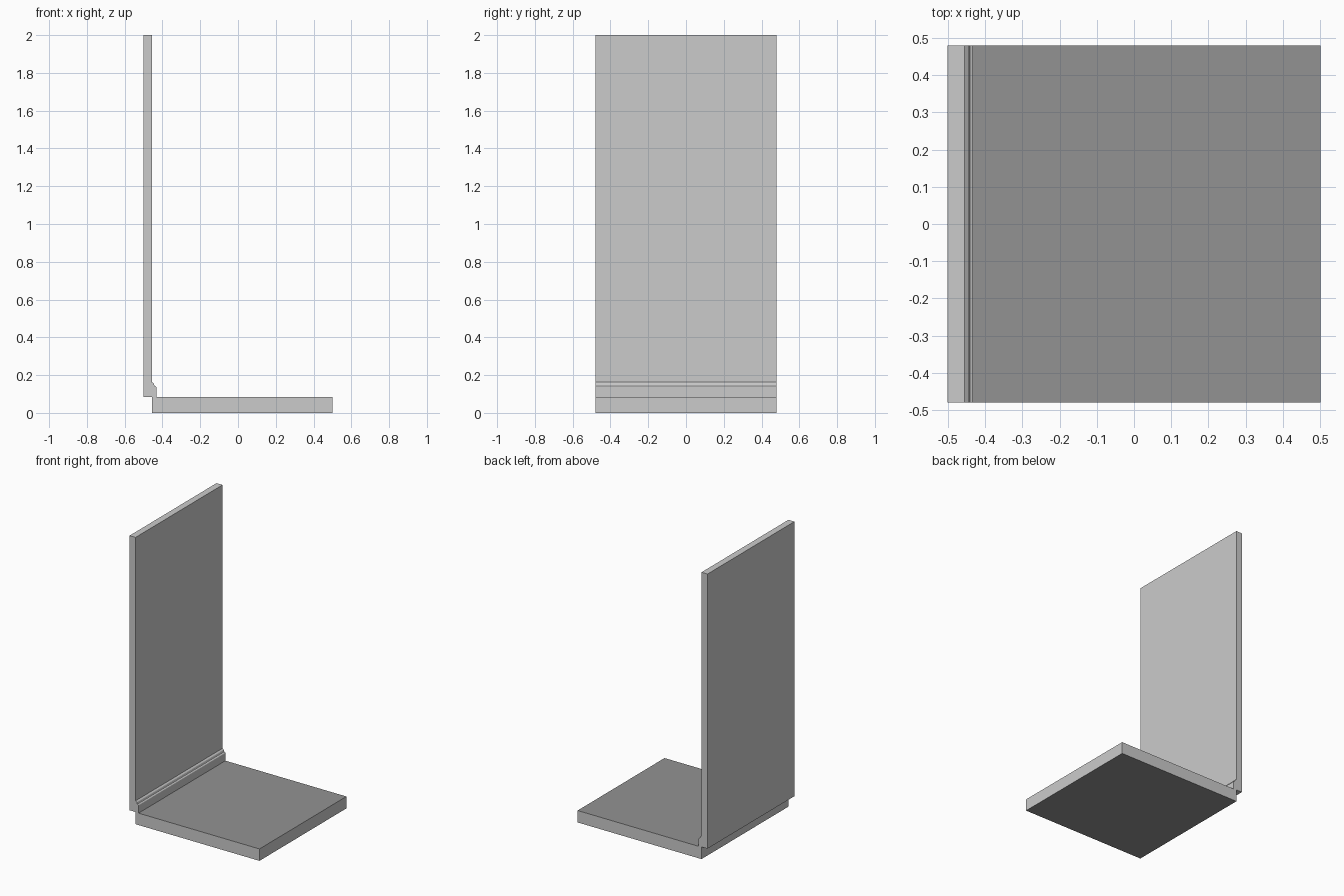
import bpy, bmesh

if "Cube" in bpy.data.objects:
    bpy.data.objects.remove(bpy.data.objects["Cube"])

HALF_DEPTH = 0.479


def grey(name, value):
    mat = bpy.data.materials.new(name)
    mat.diffuse_color = (value, value, value, 1)
    mat.use_nodes = True
    mat.node_tree.nodes["Principled BSDF"].inputs["Base Color"].default_value = mat.diffuse_color
    return mat


def extrude_profile(name, points, materials):
    """Extrude an x/z outline along y; a second material goes on top and bottom."""
    bm = bmesh.new()
    face = bm.faces.new([bm.verts.new((x, -HALF_DEPTH, z)) for x, z in points])
    ext = bmesh.ops.extrude_face_region(bm, geom=[face])
    verts = [g for g in ext["geom"] if isinstance(g, bmesh.types.BMVert)]
    bmesh.ops.translate(bm, vec=(0, 2 * HALF_DEPTH, 0), verts=verts)
    bmesh.ops.recalc_face_normals(bm, faces=bm.faces)
    for f in bm.faces:
        f.normal_update()
        if len(materials) > 1 and abs(f.normal.z) > 0.9:
            f.material_index = 1
    mesh = bpy.data.meshes.new(name)
    for mat in materials:
        mesh.materials.append(mat)
    bm.to_mesh(mesh)
    bm.free()
    obj = bpy.data.objects.new(name, mesh)
    bpy.context.collection.objects.link(obj)
    return obj


def rect(x0, x1, z0, z1):
    return [(x0, z0), (x1, z0), (x1, z1), (x0, z1)]


side_grey = grey("slab_side", 0.8)
floor_grey = grey("floor_surface", 0.29)
wall_grey = grey("wall_surface", 0.58)

# Floor slab: light sides, dark top and bottom
extrude_profile("floor", rect(-0.455, 0.501, 0.0, 0.083), [side_grey, floor_grey])

# Wall panel
extrude_profile("wall", rect(-0.501, -0.455, 0.085, 2.0), [wall_grey])

# Baseboard with a moulded, sloping top edge
extrude_profile("baseboard", [
    (-0.455, 0.083), (-0.432, 0.083), (-0.432, 0.137), (-0.434, 0.140),
    (-0.441, 0.143), (-0.443, 0.147), (-0.444, 0.152), (-0.446, 0.156),
    (-0.455, 0.163)], [wall_grey])
